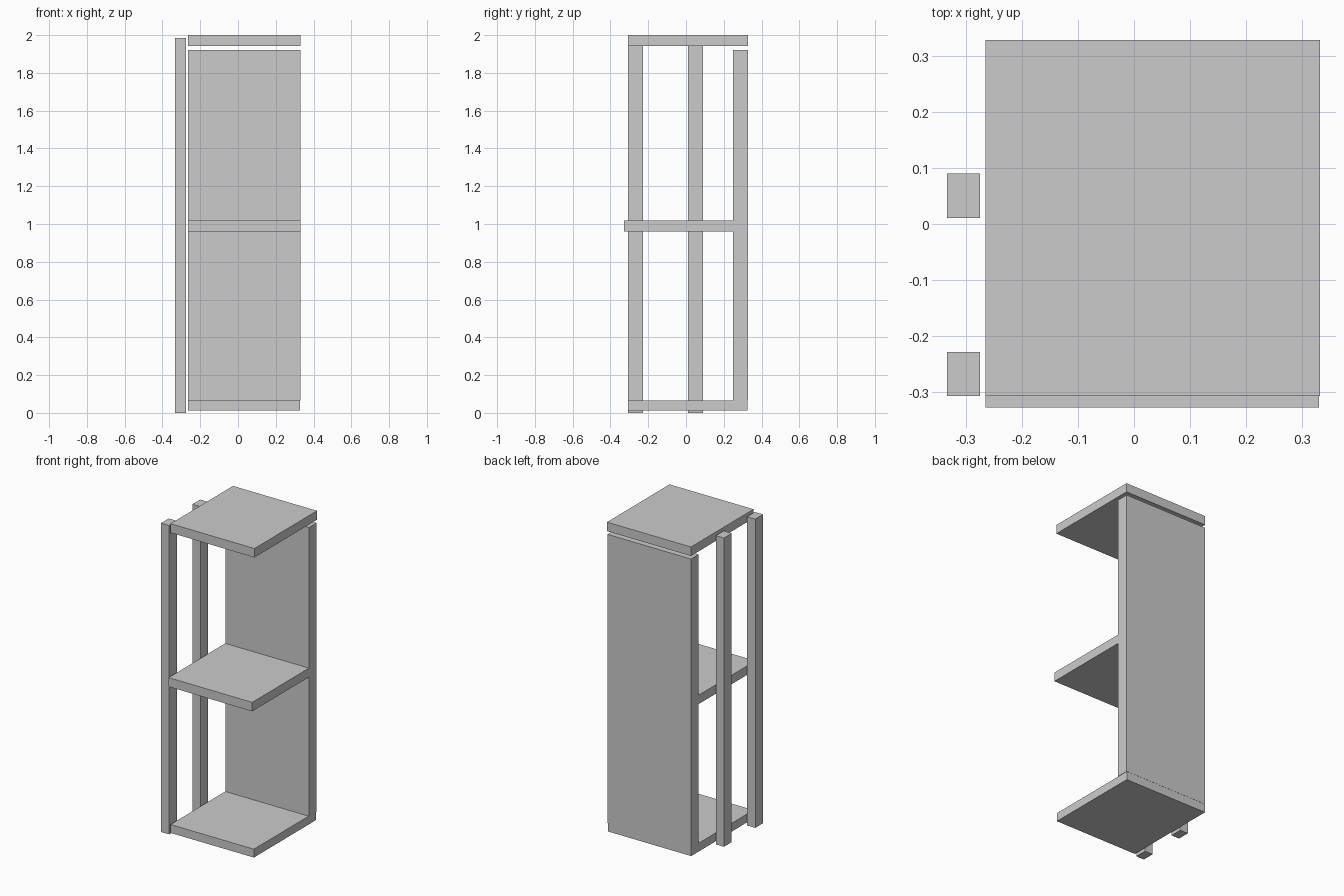
import bpy
import bmesh

if "Cube" in bpy.data.objects:
    bpy.data.objects.remove(bpy.data.objects["Cube"])


def box(name, x, y, z):
    """Axis-aligned board spanning the given (min, max) ranges."""
    bm = bmesh.new()
    bmesh.ops.create_cube(bm, size=1.0)
    spans = (x, y, z)
    for v in bm.verts:
        v.co = [(s[1] - s[0]) * c for s, c in zip(spans, v.co)]
    mesh = bpy.data.meshes.new(name)
    bm.to_mesh(mesh)
    bm.free()
    obj = bpy.data.objects.new(name, mesh)
    obj.location = [(s[0] + s[1]) / 2 for s in spans]
    bpy.context.collection.objects.link(obj)
    return obj


LEFT, RIGHT = -0.265, 0.332

# Horizontal boards
box("bottom_shelf", (LEFT, 0.328), (-0.307, 0.326), (0.012, 0.066))
box("middle_shelf", (LEFT, 0.33), (-0.327, 0.249), (0.96, 1.018))
box("top_shelf", (LEFT, RIGHT), (-0.307, 0.328), (1.942, 2.0))

# Back panel rests on the bottom shelf, with a gap below the top shelf
box("back_panel", (LEFT, 0.33), (0.249, 0.327), (0.066, 1.922))

# Two upright posts standing just off the left side
for name, y in (("front_post", -0.307), ("rear_post", 0.011)):
    box(name, (-0.333, -0.275), (y, y + 0.079), (0.0, 1.985))
